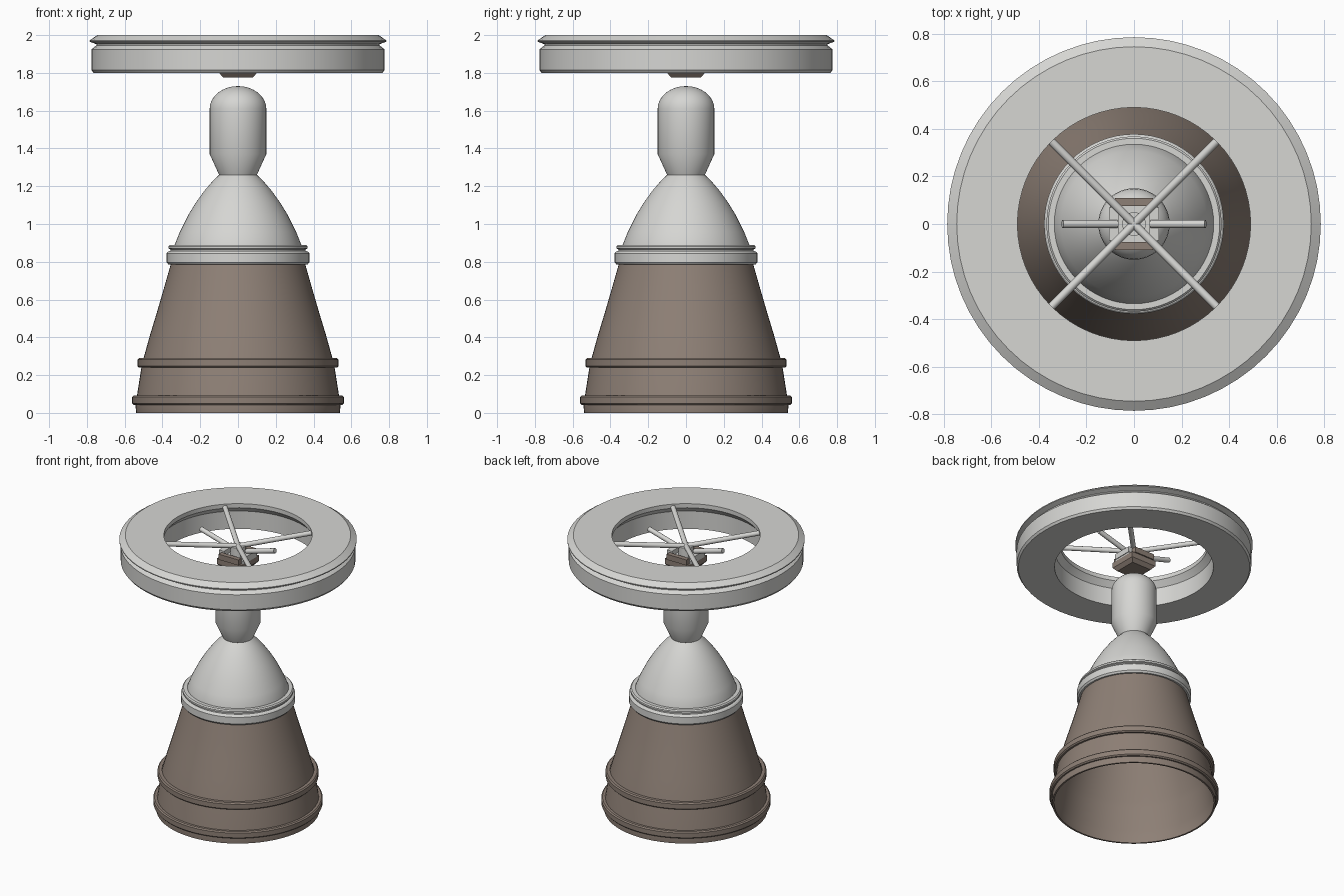
import bpy, bmesh, math
from mathutils import Vector

if "Cube" in bpy.data.objects:
    bpy.data.objects.remove(bpy.data.objects["Cube"], do_unlink=True)


def material(name, rgb):
    m = bpy.data.materials.new(name)
    m.use_nodes = True
    m.diffuse_color = (*rgb, 1)
    bsdf = next(n for n in m.node_tree.nodes if n.type == 'BSDF_PRINCIPLED')
    bsdf.inputs["Base Color"].default_value = (*rgb, 1)
    return m


light = material("light grey metal", (0.67, 0.67, 0.65))
brown = material("brown metal", (0.27, 0.215, 0.18))


def finish(bm, name, mat):
    bmesh.ops.recalc_face_normals(bm, faces=bm.faces)
    mesh = bpy.data.meshes.new(name)
    bm.to_mesh(mesh)
    bm.free()
    mesh.materials.append(mat)
    ob = bpy.data.objects.new(name, mesh)
    bpy.context.collection.objects.link(ob)
    bpy.ops.object.select_all(action='DESELECT')
    ob.select_set(True)
    bpy.context.view_layer.objects.active = ob
    bpy.ops.object.shade_smooth_by_angle(angle=math.radians(25))
    return ob


def lathe(name, profile, mat, closed=True, steps=64):
    """Spin a (radius, height) profile around the z axis."""
    bm = bmesh.new()
    verts = [bm.verts.new((r, 0, z)) for r, z in profile]
    edges = [bm.edges.new(p) for p in zip(verts, verts[1:])]
    if closed:
        edges.append(bm.edges.new((verts[-1], verts[0])))
    bmesh.ops.spin(bm, geom=verts + edges, axis=(0, 0, 1), cent=(0, 0, 0),
                   angle=math.tau, steps=steps)
    bmesh.ops.remove_doubles(bm, verts=bm.verts, dist=1e-4)
    return finish(bm, name, mat)


def rod(name, a, b, radius, mat):
    a, b = Vector(a), Vector(b)
    bm = bmesh.new()
    bmesh.ops.create_cone(bm, cap_ends=True, segments=16, radius1=radius,
                          radius2=radius, depth=(b - a).length)
    bm.transform((b - a).to_track_quat('Z', 'Y').to_matrix().to_4x4())
    bmesh.ops.translate(bm, verts=bm.verts, vec=(a + b) / 2)
    return finish(bm, name, mat)


def block(name, centre, size, mat, taper=1.0):
    """Box whose bottom face is scaled by taper."""
    bm = bmesh.new()
    bmesh.ops.create_cube(bm, size=1)
    for v in bm.verts:
        k = taper if v.co.z < 0 else 1
        v.co = Vector((v.co.x * size[0] * k, v.co.y * size[1] * k,
                       v.co.z * size[2])) + Vector(centre)
    return finish(bm, name, mat)


# Nozzle skirt: hollow bell, open at the bottom
skirt = [(0.54, 0), (0.543, 0.05), (0.535, 0.09), (0.51, 0.25), (0.5, 0.29),
         (0.465, 0.415), (0.43, 0.53), (0.395, 0.65), (0.355, 0.79)]
inner = [(r - 0.012, z) for r, z in reversed(skirt)]
lathe("nozzle_skirt", skirt + inner, brown)


# Reinforcing bands on the skirt
def band(name, r, low, high, depth, mat, bevel=0.008):
    lathe(name, [(r - depth, low), (r - bevel, low), (r, low + bevel),
                 (r, high - bevel), (r - bevel, high), (r - depth, high)], mat)


band("lower_band", 0.56, 0.043, 0.093, 0.028, brown)
band("middle_band", 0.532, 0.24, 0.29, 0.03, brown)

# Collar between skirt and upper bell
lathe("collar", [(0.335, 0.785), (0.368, 0.785), (0.378, 0.797), (0.378, 0.845),
                 (0.371, 0.853), (0.358, 0.858), (0.358, 0.866), (0.368, 0.87),
                 (0.368, 0.882), (0.36, 0.89), (0.33, 0.89)], light)

# Upper bell with its inner lining
bell = [(0.343, 0.8), (0.335, 0.89), (0.307, 0.96), (0.262, 1.05),
        (0.222, 1.115), (0.175, 1.18), (0.135, 1.226), (0.1, 1.26)]
lathe("upper_bell", bell, light, closed=False)
lathe("bell_lining", [(r - 0.008, z - 0.005) for r, z in bell] + [(0, 1.255)],
      brown, closed=False)

# Combustion chamber: throat cone, cylinder and domed cap
dome = [(0.15 * math.cos(t), 1.61 + 0.12 * math.sin(t))
        for t in (i * math.pi / 16 for i in range(8))]
lathe("chamber", [(0, 1.26), (0.1, 1.26), (0.15, 1.37)] + dome + [(0, 1.73)],
      light, closed=False, steps=48)

# Mounting ring with a flared lip and stepped bore
lathe("mounting_ring", [(0.525, 1.8), (0.765, 1.8), (0.776, 1.815), (0.776, 1.925),
                        (0.75, 1.945), (0.75, 1.952), (0.785, 1.965),
                        (0.785, 1.972), (0.745, 2.0), (0.49, 2.0), (0.49, 1.97),
                        (0.525, 1.93)], light)

# Spokes dip towards the hub
for i in range(4):
    a = math.radians(45 + 90 * i)
    rod("spoke_%d" % (i + 1), (0, 0, 1.92),
        (0.495 * math.cos(a), 0.495 * math.sin(a), 1.975), 0.017, light)

# Gimbal hub: chamfered block, stacked plates and centre post
block("hub_base", (0, 0, 1.7875), (0.2, 0.2, 0.025), brown, taper=0.78)
block("hub_body", (0, 0, 1.82), (0.2, 0.2, 0.04), brown)
block("hub_plate", (0, 0, 1.848), (0.2, 0.15, 0.016), light)
rod("hub_post", (0, 0, 1.85), (0, 0, 1.925), 0.05, light)

for name, s in (("left", 1), ("right", -1)):
    block("hub_cheek_" + name, (s * 0.085, 0, 1.87), (0.04, 0.14, 0.04), light)
    rod("side_arm_" + name, (s * 0.07, 0, 1.9), (s * 0.3, 0, 1.965), 0.017, light)
for name, s in (("front", -1), ("back", 1)):
    block("hub_rail_" + name, (0, s * 0.092, 1.86), (0.16, 0.034, 0.04), brown)
